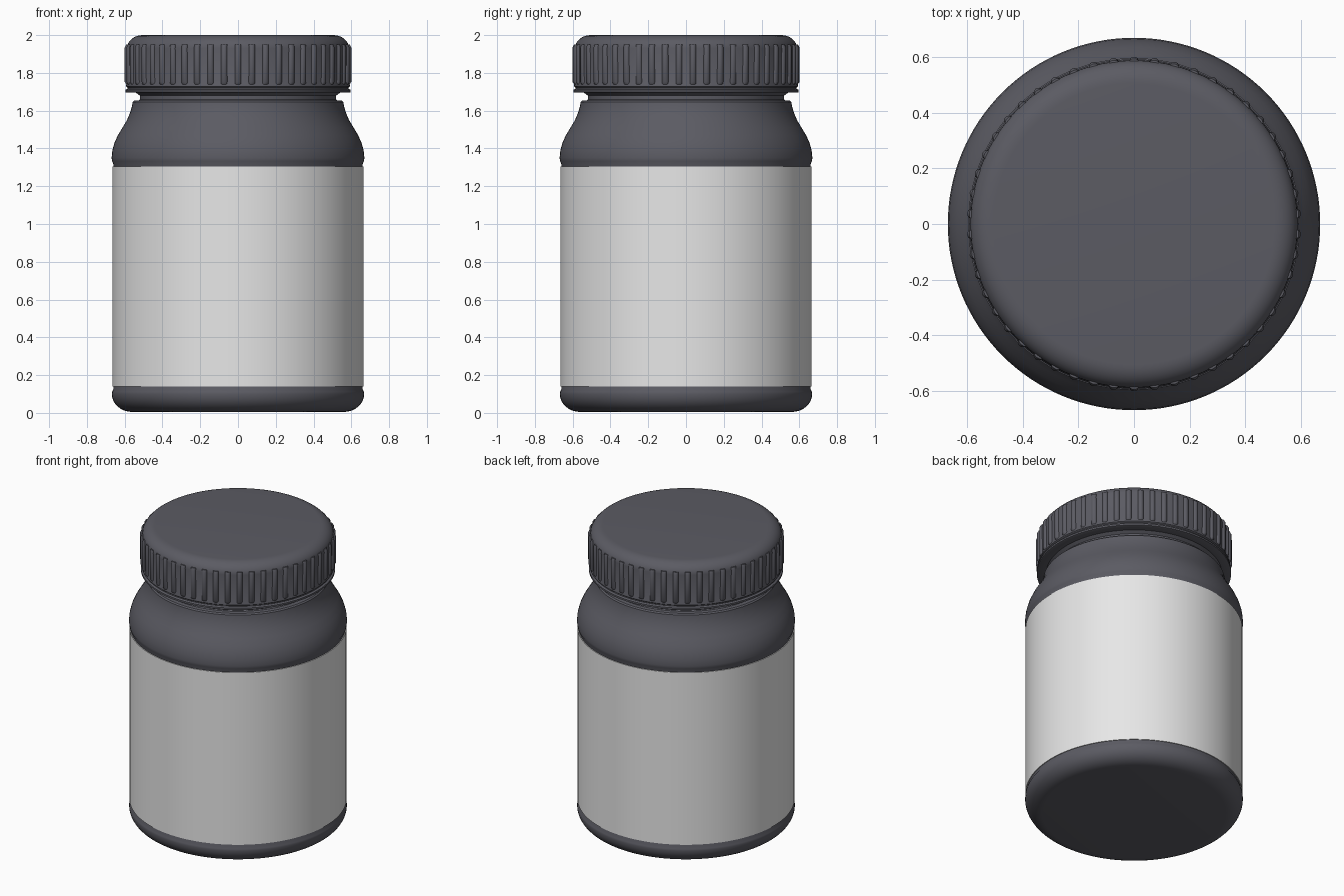
import bpy
import bmesh
from math import sin, cos, pi, radians

cube = bpy.data.objects.get("Cube")
if cube:
    bpy.data.objects.remove(cube, do_unlink=True)


def material(name, color):
    m = bpy.data.materials.new(name)
    m.use_nodes = True
    m.diffuse_color = color
    m.node_tree.nodes["Principled BSDF"].inputs["Base Color"].default_value = color
    return m


def finish(name, bm, mat, angle=35):
    bmesh.ops.recalc_face_normals(bm, faces=bm.faces[:])
    mesh = bpy.data.meshes.new(name)
    bm.to_mesh(mesh)
    bm.free()
    mesh.materials.append(mat)
    obj = bpy.data.objects.new(name, mesh)
    bpy.context.collection.objects.link(obj)
    bpy.ops.object.select_all(action="DESELECT")
    obj.select_set(True)
    bpy.context.view_layer.objects.active = obj
    bpy.ops.object.shade_smooth_by_angle(angle=radians(angle))
    return obj


def lathe(name, profile, mat, steps=128, angle=35):
    """Spin an (r, z) profile around z; a radius of zero closes the end."""
    bm = bmesh.new()
    verts = [bm.verts.new((r, 0, z)) for r, z in profile]
    edges = [bm.edges.new(pair) for pair in zip(verts, verts[1:])]
    bmesh.ops.spin(bm, geom=verts + edges, cent=(0, 0, 0), axis=(0, 0, 1),
                   angle=2 * pi, steps=steps, use_merge=True)
    bmesh.ops.remove_doubles(bm, verts=bm.verts[:], dist=0.0005)
    return finish(name, bm, mat, angle)


def arc(r, z, rad_r, rad_z, start, end, n=8):
    """Elliptical corner between two angles in degrees."""
    return [(r + rad_r * cos(radians(start + (end - start) * i / n)),
             z + rad_z * sin(radians(start + (end - start) * i / n)))
            for i in range(n + 1)]


dark = material("charcoal plastic", (0.105, 0.105, 0.125, 1))
white = material("label white", (0.8, 0.8, 0.8, 1))

# Bottle: rounded base, recessed label panel, shoulder and neck
base = [(0, 0.005)] + arc(0.56, 0.1, 0.108, 0.095, -90, 0)
panel = [(0.667, 0.112), (0.66, 0.125), (0.66, 1.318), (0.667, 1.333)]
shoulder = [(0.669, 1.35), (0.665, 1.39), (0.654, 1.43), (0.636, 1.47),
            (0.612, 1.51), (0.588, 1.55), (0.571, 1.59), (0.561, 1.625),
            (0.558, 1.645), (0.55, 1.653)]
neck = [(0.525, 1.655), (0.52, 1.66), (0.52, 1.76), (0, 1.76)]
lathe("bottle", base + panel + shoulder + neck, dark)

# Label wrapped around the panel
lathe("label", [(0.658, 0.14), (0.665, 0.14), (0.665, 1.305), (0.658, 1.305)], white)

# Lid: rounded top, grip wall and lower band
lid = [(0, 2.0)] + arc(0.505, 1.93, 0.083, 0.07, 90, 0)
band = [(0.586, 1.75), (0.592, 1.737), (0.592, 1.728), (0.584, 1.722),
        (0.584, 1.716), (0.596, 1.71), (0.596, 1.698), (0.59, 1.695),
        (0.54, 1.695), (0.52, 1.68)]
lathe("lid", lid + band, dark)

# Grip ribs around the lid, each a half-round bar with tapered ends
RIBS = 50
bm = bmesh.new()
for k in range(RIBS):
    turn = pi / 2 + k * 2 * pi / RIBS
    rings = []
    for z, depth in ((1.738, 0.006), (1.752, 0.016), (1.935, 0.016), (1.95, 0.008)):
        ring = []
        for i in range(7):
            a = -pi / 2 + pi * i / 6
            u, v = 0.585 + depth * cos(a), 0.017 * sin(a)
            ring.append(bm.verts.new((u * cos(turn) - v * sin(turn),
                                      u * sin(turn) + v * cos(turn), z)))
        rings.append(ring)
    for low, high in zip(rings, rings[1:]):
        for i in range(6):
            bm.faces.new((low[i], low[i + 1], high[i + 1], high[i]))
    bm.faces.new(rings[0])
    bm.faces.new(rings[-1])
finish("lid_ribs", bm, dark, 40)
